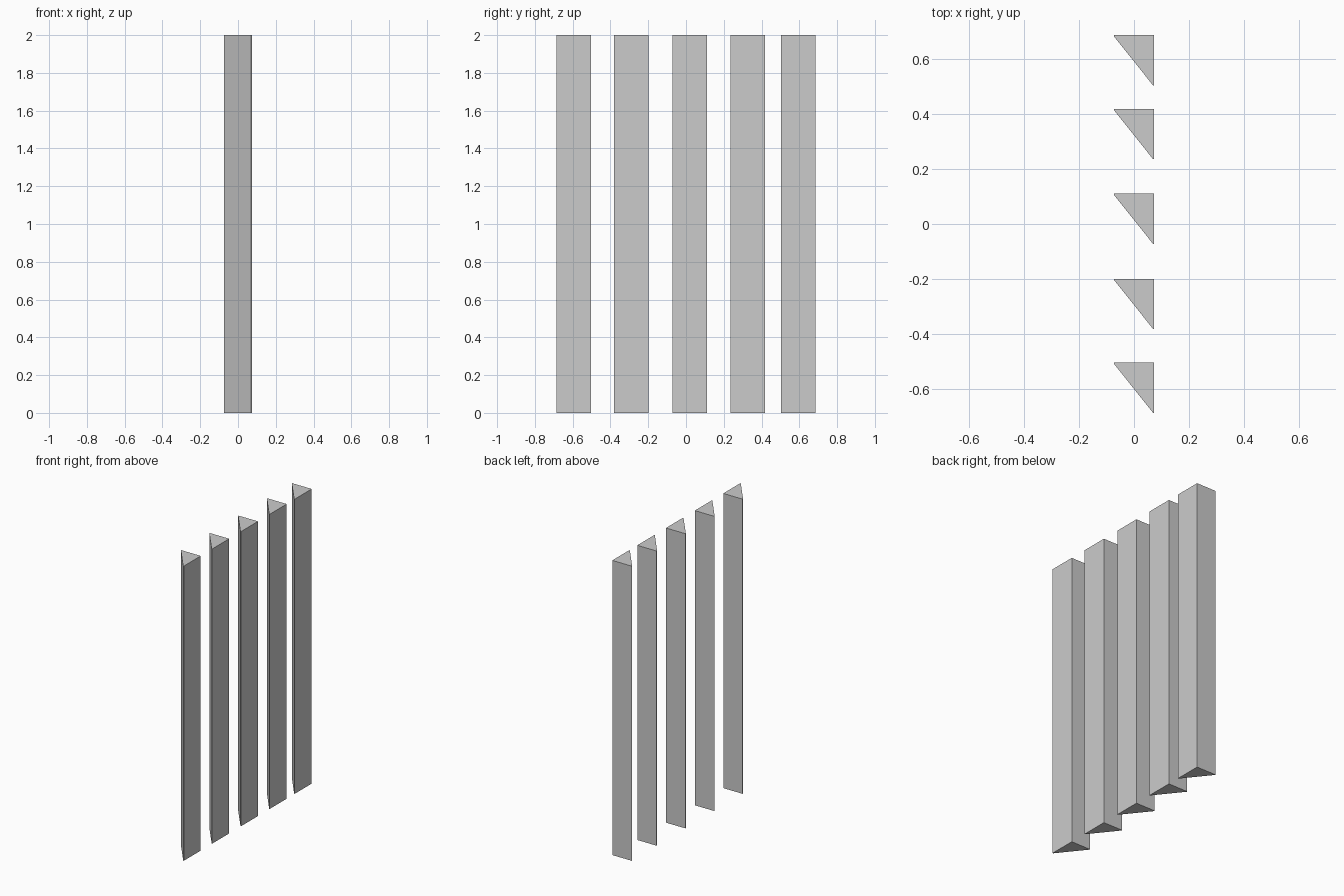
import bpy, bmesh

if "Cube" in bpy.data.objects:
    bpy.data.objects.remove(bpy.data.objects["Cube"])

HEIGHT = 2.0
HALF_W = 0.073   # half width in x
DEPTH = 0.182    # depth in y
TIP = 0.004      # blunt tip size

# Wedge cross-section, measured from the back face (y = 0)
PROFILE = [(-HALF_W, 0), (-HALF_W, -TIP), (HALF_W - TIP, -DEPTH),
           (HALF_W, -DEPTH), (HALF_W, 0)]


def make_slat(name, back_y):
    bm = bmesh.new()
    base = bm.faces.new([bm.verts.new((x, y + back_y, 0)) for x, y in PROFILE])
    top = bmesh.ops.extrude_face_region(bm, geom=[base], use_keep_orig=True)["geom"]
    bmesh.ops.translate(bm, vec=(0, 0, HEIGHT),
                        verts=[g for g in top if isinstance(g, bmesh.types.BMVert)])
    bmesh.ops.recalc_face_normals(bm, faces=bm.faces)
    mesh = bpy.data.meshes.new(name)
    bm.to_mesh(mesh)
    bm.free()
    bpy.context.collection.objects.link(bpy.data.objects.new(name, mesh))


# Row of five upright wedge slats
for i, back_y in enumerate((-0.504, -0.199, 0.11, 0.418, 0.686), 1):
    make_slat(f"wedge_slat_{i}", back_y)
